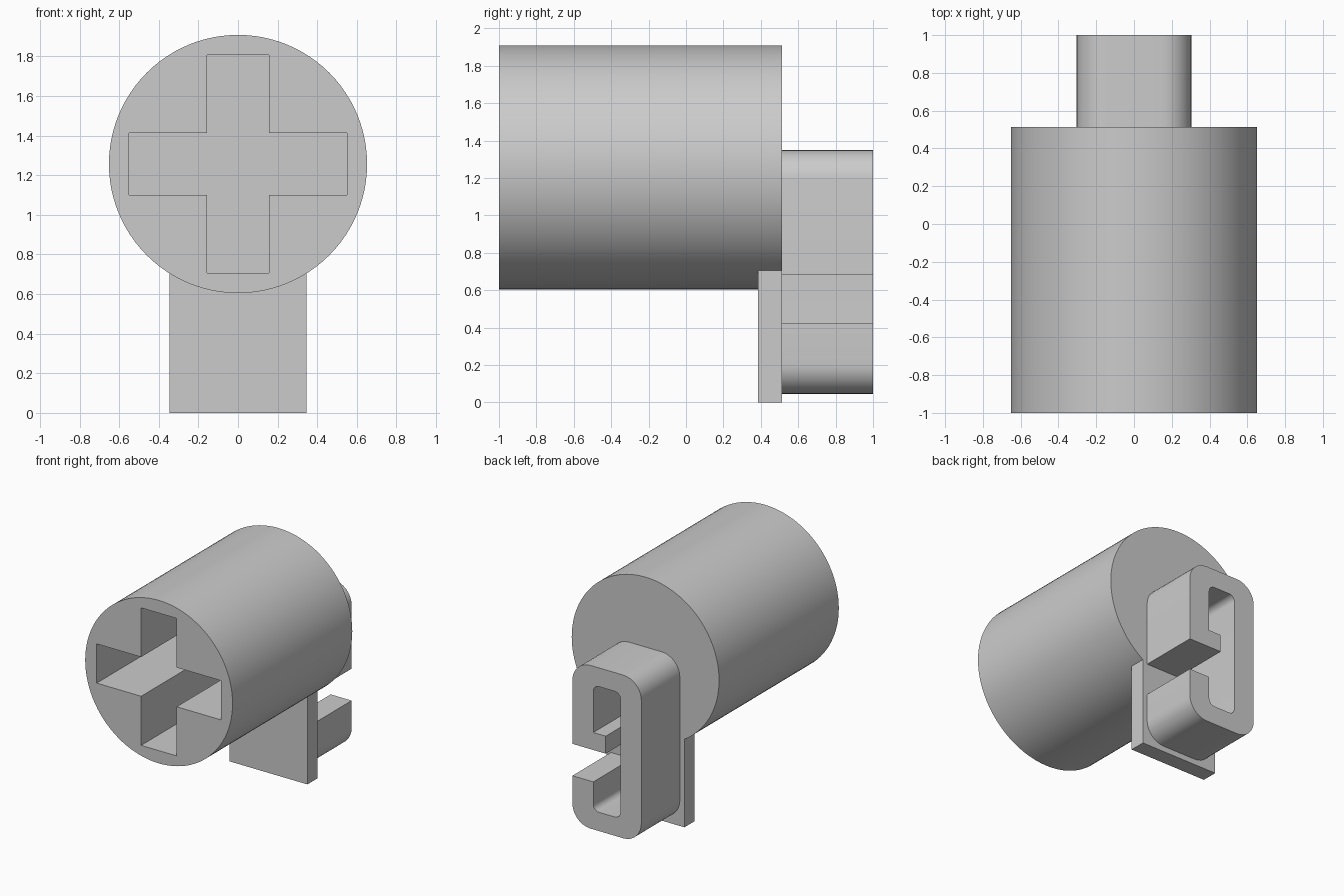
import bpy, bmesh, math
from mathutils import Vector

if "Cube" in bpy.data.objects:
    bpy.data.objects.remove(bpy.data.objects["Cube"], do_unlink=True)

grey = bpy.data.materials.new("plain grey")
grey.use_nodes = True
colour = (0.6, 0.6, 0.6, 1)
grey.diffuse_color = colour
grey.node_tree.nodes["Principled BSDF"].inputs["Base Color"].default_value = colour


def prism(name, outline, front, back):
    """Extrude an (x, z) outline along y."""
    bm = bmesh.new()
    face = bm.faces.new([bm.verts.new((x, front, z)) for x, z in outline])
    grown = bmesh.ops.extrude_face_region(bm, geom=[face])["geom"]
    moved = [v for v in grown if isinstance(v, bmesh.types.BMVert)]
    bmesh.ops.translate(bm, verts=moved, vec=(0, back - front, 0))
    bmesh.ops.recalc_face_normals(bm, faces=bm.faces)
    mesh = bpy.data.meshes.new(name)
    bm.to_mesh(mesh)
    bm.free()
    obj = bpy.data.objects.new(name, mesh)
    bpy.context.collection.objects.link(obj)
    mesh.materials.append(grey)
    return obj


def select(obj):
    bpy.ops.object.select_all(action="DESELECT")
    obj.select_set(True)
    bpy.context.view_layer.objects.active = obj


def smooth(obj):
    select(obj)
    bpy.ops.object.shade_smooth_by_angle(angle=math.radians(30))


def rounded(corners, steps=8):
    """Round each (x, z, radius) right-angle corner of a closed outline."""
    points = []
    for i, (x, z, r) in enumerate(corners):
        here = Vector((x, z))
        if r == 0:
            points.append(here)
            continue
        before = (Vector(corners[i - 1][:2]) - here).normalized() * r
        after = (Vector(corners[(i + 1) % len(corners)][:2]) - here).normalized() * r
        for s in range(steps + 1):
            a = math.pi / 2 * s / steps
            points.append(here + before * (1 - math.sin(a)) + after * (1 - math.cos(a)))
    return points


# Barrel with a blind cross-shaped socket in its front
radius, axis, rear = 0.652, 1.257, 0.513
circle = [(radius * math.cos(math.tau * i / 96), axis + radius * math.sin(math.tau * i / 96))
          for i in range(96)]
barrel = prism("barrel", circle, -1, rear)

arm, half = 0.55, 0.157
quarter = [(arm, -half), (arm, half), (half, half)]
cross = []
for turn in range(4):
    cross += [(x, axis + z) for x, z in quarter]
    quarter = [(-z, x) for x, z in quarter]
cutter = prism("socket_cutter", cross, -1.2, 0.26)
cutter.hide_render = True

cut = barrel.modifiers.new("socket", "BOOLEAN")
cut.operation = "DIFFERENCE"
cut.solver = "EXACT"
cut.object = cutter
select(barrel)
bpy.ops.object.modifier_apply(modifier=cut.name)
bpy.data.objects.remove(cutter, do_unlink=True)
smooth(barrel)

# Flat plate hanging below the rear of the barrel
w = 0.345
prism("hanging_plate", [(-w, 0), (w, 0), (w, 0.71), (-w, 0.71)], 0.385, rear)

# Open clip on the rear, with a short inward lip above its gap
out, inn, low, high, wall = 0.305, 0.12, 0.045, 1.35, 0.15
gap_low, gap_high, lip_top = 0.425, 0.68, 0.82
big, small = 0.16, 0.05
clip = rounded([
    (out, gap_high, 0), (out, high, big), (-out, high, big),
    (-out, low, big), (out, low, big), (out, gap_low, 0),
    (inn, gap_low, 0), (inn, low + wall, small), (-inn, low + wall, small),
    (-inn, high - wall, small), (inn, high - wall, small),
    (inn, lip_top, 0), (0.01, lip_top, 0), (0.01, gap_high, 0),
])
smooth(prism("rear_clip", clip, rear, 1))
